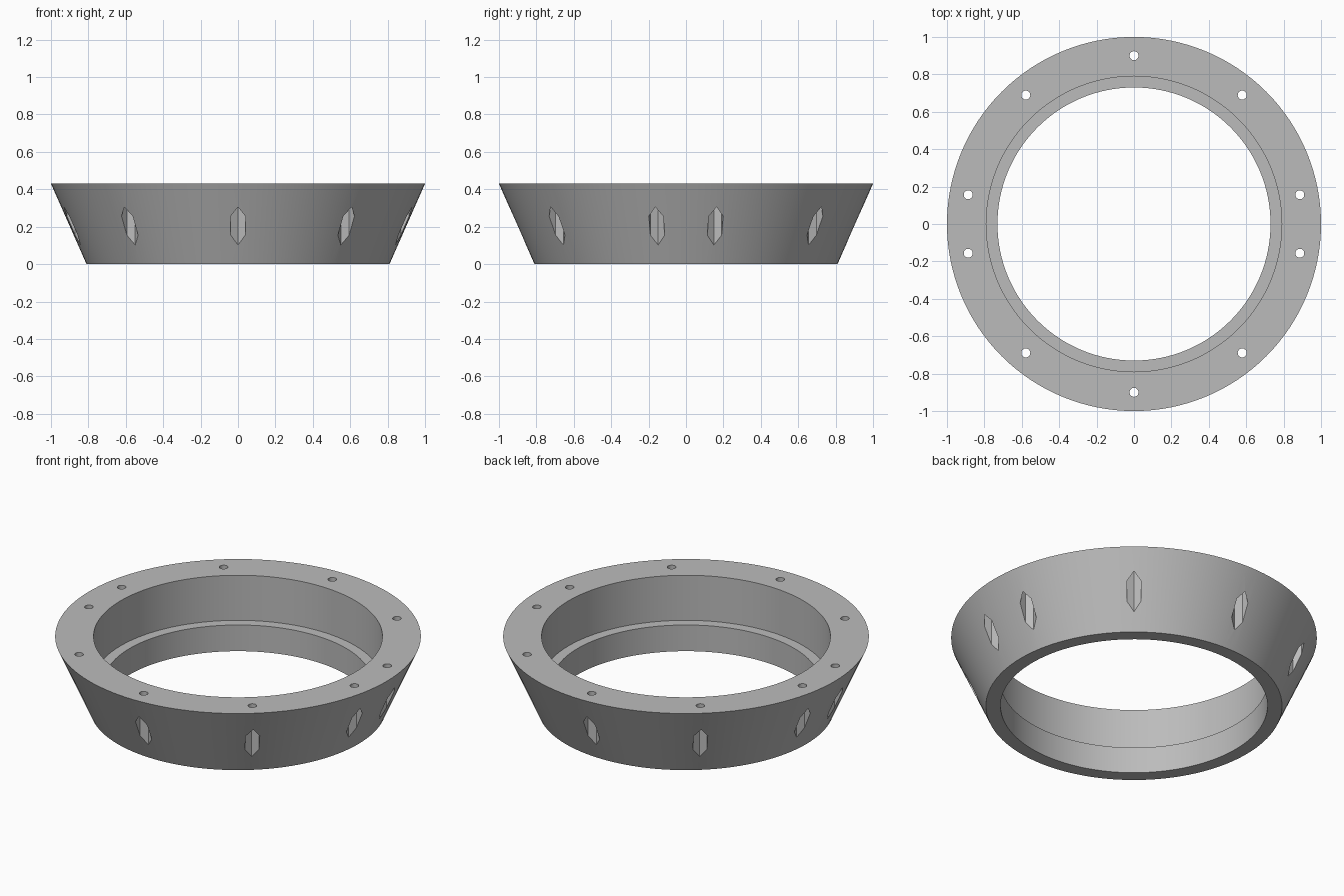
import bpy, bmesh, math
from mathutils import Matrix, Vector

if "Cube" in bpy.data.objects:
    bpy.data.objects.remove(bpy.data.objects["Cube"], do_unlink=True)

HEIGHT = 0.43
BOLT_RADIUS = 0.9
BOLT_ANGLES = [s * a for s in (1, -1) for a in (10, 50, 90, 130, 170)]

# Material
grey = bpy.data.materials.new("plain grey")
grey.use_nodes = True
colour = (0.5, 0.5, 0.5, 1)
grey.diffuse_color = colour
grey.node_tree.nodes["Principled BSDF"].inputs["Base Color"].default_value = colour


def add_object(name, bm):
    mesh = bpy.data.meshes.new(name)
    bm.to_mesh(mesh)
    bm.free()
    obj = bpy.data.objects.new(name, mesh)
    bpy.context.collection.objects.link(obj)
    return obj


def lathe(name, profile, steps):
    """Revolve a closed (radius, height) profile around z."""
    bm = bmesh.new()
    verts = [bm.verts.new((r, 0, z)) for r, z in profile]
    edges = [bm.edges.new((v, verts[i - 1])) for i, v in enumerate(verts)]
    bmesh.ops.spin(bm, geom=verts + edges, cent=(0, 0, 0), axis=(0, 0, 1),
                   angle=math.tau, steps=steps, use_duplicate=False)
    bmesh.ops.remove_doubles(bm, verts=bm.verts, dist=0.0005)
    bmesh.ops.recalc_face_normals(bm, faces=bm.faces)
    return add_object(name, bm)


def bolt_cutters(name, sides, radius, low, high):
    """Upright prisms on the bolt circle, one corner facing the axis."""
    bm = bmesh.new()
    for degrees in BOLT_ANGLES:
        place = (Matrix.Rotation(math.radians(degrees), 4, "Z")
                 @ Matrix.Translation((BOLT_RADIUS, 0, 0)))
        rings = []
        for z in (low, high):
            corners = [math.tau * i / sides for i in range(sides)]
            rings.append([bm.verts.new(place @ Vector(
                (radius * math.cos(a), radius * math.sin(a), z))) for a in corners])
        for ring in rings:
            bm.faces.new(ring)
        for i in range(sides):
            bm.faces.new((rings[0][i - 1], rings[0][i], rings[1][i], rings[1][i - 1]))
    bmesh.ops.recalc_face_normals(bm, faces=bm.faces)
    obj = add_object(name, bm)
    obj.hide_render = True
    return obj


# Conical ring with a stepped bore
ring = lathe("flared_ring", [(0.81, 0), (1, HEIGHT), (0.79, HEIGHT),
                             (0.79, 0.158), (0.73, 0.158), (0.73, 0)], 128)
ring.data.materials.append(grey)

# Hexagonal nut pockets from below, round bolt holes from above
cutters = [bolt_cutters("nut_pocket_cutter", 6, 0.045, -0.05, 0.37),
           bolt_cutters("bolt_hole_cutter", 24, 0.024, 0.3, 0.5)]

bpy.ops.object.select_all(action="DESELECT")
bpy.context.view_layer.objects.active = ring
ring.select_set(True)
for cutter in cutters:
    cut = ring.modifiers.new(cutter.name, "BOOLEAN")
    cut.operation = "DIFFERENCE"
    cut.solver = "EXACT"
    cut.object = cutter
    bpy.ops.object.modifier_apply(modifier=cut.name)
    bpy.data.objects.remove(cutter, do_unlink=True)

bpy.ops.object.shade_smooth_by_angle(angle=math.radians(30))
